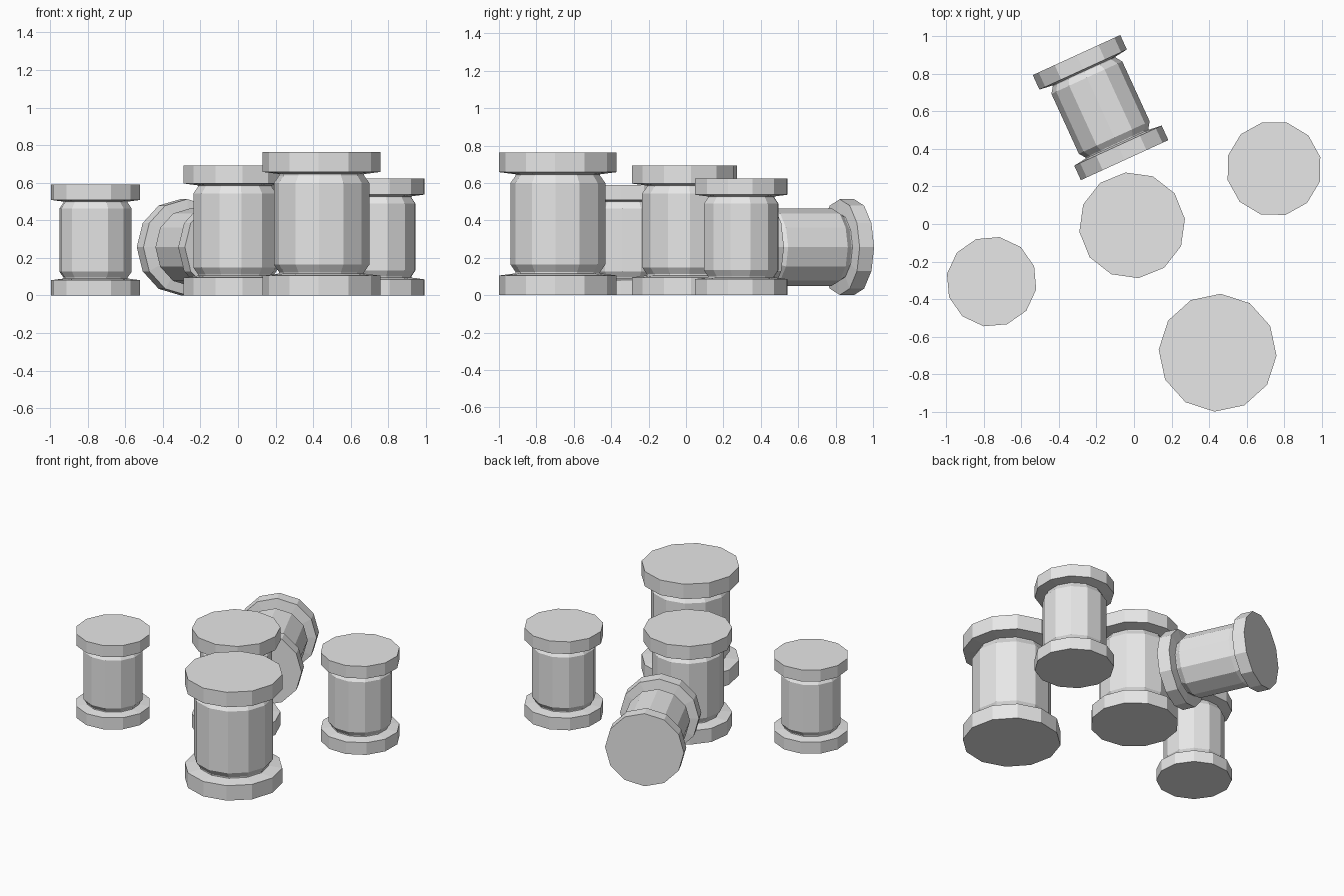
import bpy
import math
from mathutils import Matrix, Vector

cube = bpy.data.objects.get("Cube")
if cube:
    bpy.data.objects.remove(cube, do_unlink=True)

grey = bpy.data.materials.new("plain_grey")
grey.use_nodes = True
colour = (0.8, 0.8, 0.8, 1)
grey.diffuse_color = colour
grey.node_tree.nodes["Principled BSDF"].inputs["Base Color"].default_value = colour

SIDES = 12
# Spool outline from base to top: (share of radius, share of height)
PROFILE = [(1, 0), (1, 0.138), (0.72, 0.153), (0.72, 0.162), (0.81, 0.215),
           (0.81, 0.785), (0.72, 0.838), (0.72, 0.847), (1, 0.862), (1, 1)]


def spool(name, radius, height, turn, matrix):
    """Lathe the outline into a flat-sided spool with closed ends."""
    verts, faces = [], []
    for r, h in PROFILE:
        for i in range(SIDES):
            a = math.radians(turn) + math.tau * i / SIDES
            verts.append((radius * r * math.cos(a), radius * r * math.sin(a), height * h))
    for ring in range(len(PROFILE) - 1):
        for i in range(SIDES):
            j = (i + 1) % SIDES
            low, high = ring * SIDES, (ring + 1) * SIDES
            faces.append((low + i, low + j, high + j, high + i))
    last = (len(PROFILE) - 1) * SIDES
    faces.append(tuple(reversed(range(SIDES))))
    faces.append(tuple(range(last, last + SIDES)))
    mesh = bpy.data.meshes.new(name)
    mesh.from_pydata(verts, [], faces)
    mesh.materials.append(grey)
    obj = bpy.data.objects.new(name, mesh)
    obj.matrix_world = matrix
    bpy.context.collection.objects.link(obj)


# Standing spools: name, radius, height, turn in degrees, x, y
for name, radius, height, turn, x, y in [
    ("large_front_spool", 0.314, 0.763, -3, 0.445, -0.685),
    ("middle_spool", 0.283, 0.692, 7, -0.01, -0.007),
    ("back_left_spool", 0.254, 0.623, 14, 0.745, 0.295),
    ("right_spool", 0.241, 0.59, 20, -0.758, -0.307),
]:
    spool(name, radius, height, turn, Matrix.Translation((x, y, 0)))

# Spool lying on its side
lying = (Matrix.Translation(Vector((-0.05, 0.34, 0.257)))
         @ Matrix.Rotation(math.radians(24.6), 4, "Z")
         @ Matrix.Rotation(math.radians(-90), 4, "X"))
spool("lying_spool", 0.256, 0.615, 0, lying)
